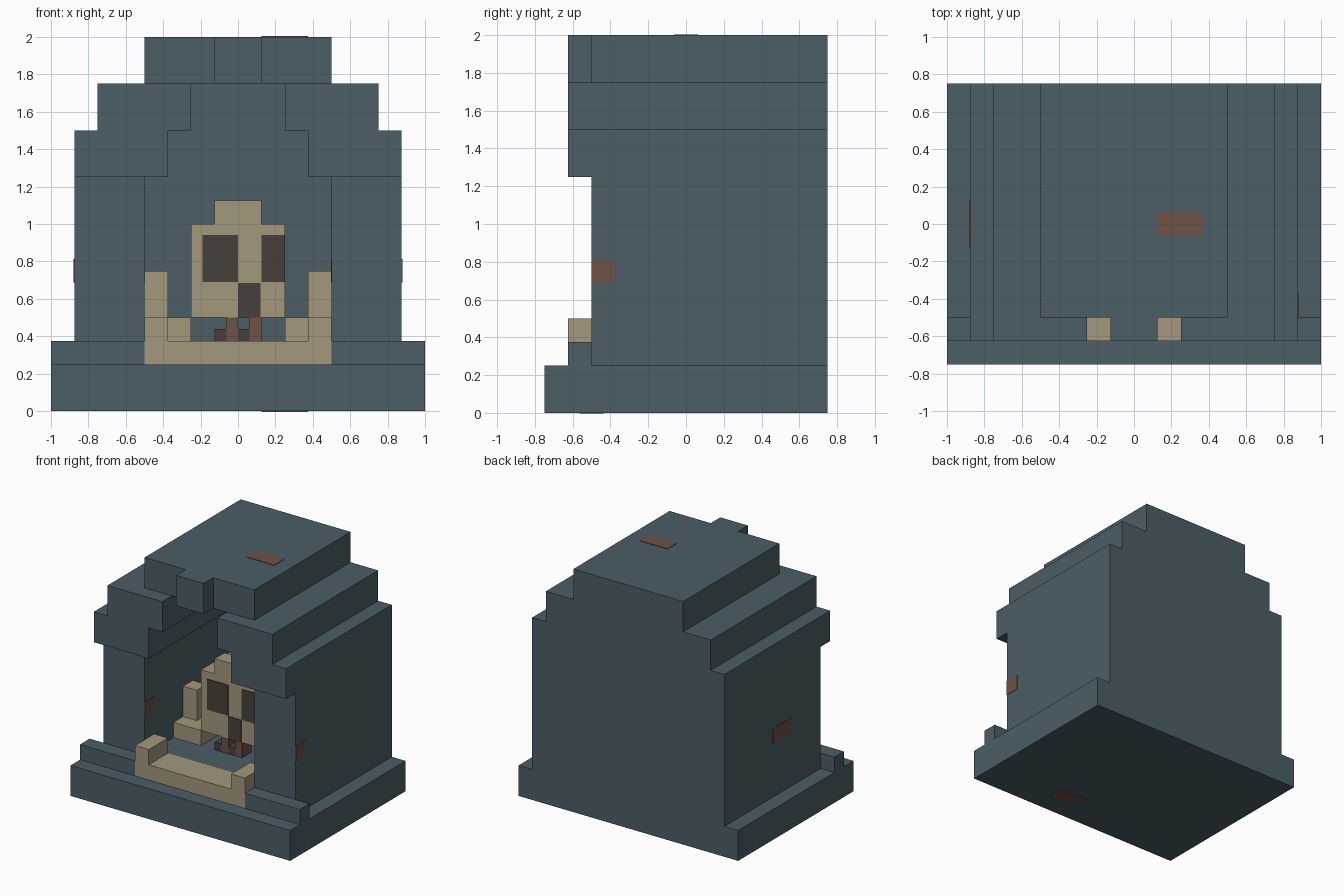
import bpy, bmesh

cube = bpy.data.objects.get("Cube")
if cube:
    bpy.data.objects.remove(cube, do_unlink=True)


def material(name, rgb):
    m = bpy.data.materials.new(name)
    m.use_nodes = True
    m.diffuse_color = (*rgb, 1)
    m.node_tree.nodes["Principled BSDF"].inputs["Base Color"].default_value = (*rgb, 1)
    return m


STONE = material("slate_stone", (0.070, 0.112, 0.133))
BONE = material("old_bone", (0.371, 0.314, 0.202))
DARK = material("dark_hollow", (0.061, 0.051, 0.041))
RUST = material("rust_brown", (0.156, 0.084, 0.058))


def extrude(name, outline, y0, y1, mat):
    """Extrude an x-z outline from y0 to y1."""
    bm = bmesh.new()
    face = bm.faces.new([bm.verts.new((x, y0, z)) for x, z in outline])
    res = bmesh.ops.extrude_face_region(bm, geom=[face])
    for v in res["geom"]:
        if isinstance(v, bmesh.types.BMVert):
            v.co.y = y1
    bmesh.ops.recalc_face_normals(bm, faces=bm.faces)
    me = bpy.data.meshes.new(name)
    bm.to_mesh(me)
    bm.free()
    me.materials.append(mat)
    ob = bpy.data.objects.new(name, me)
    bpy.context.collection.objects.link(ob)
    return ob


def box(name, x, y, z, mat):
    outline = [(x[0], z[0]), (x[1], z[0]), (x[1], z[1]), (x[0], z[1])]
    return extrude(name, outline, y[0], y[1], mat)


def pair(name, x, y, z, mat):
    box("left_" + name, x, y, z, mat)
    box("right_" + name, (-x[1], -x[0]), y, z, mat)


def flip(points):
    return [(-x, z) for x, z in reversed(points)]


# Base, front sill and inner floor
box("base", (-1, 1), (-.75, .75), (0, .25), STONE)
pair("sill", (.5, 1), (-.625, -.5), (.25, .375), STONE)
box("inner_floor", (-.5, .5), (-.375, .75), (.25, .375), STONE)

# Stepped vault, back wall and corbelled front arch
outer = [(.875, .25), (.875, 1.5), (.75, 1.5), (.75, 1.75), (.5, 1.75), (.5, 2)]
inner = [(.25, 1.75), (.25, 1.5), (.375, 1.5), (.375, 1.25), (.5, 1.25), (.5, .25)]
extrude("vault", outer + flip(outer) + flip(inner) + inner, -.5, .75, STONE)
box("back_wall", (-.5, .5), (.625, .75), (.25, 1.75), STONE)
corbel = [(.375, 1.25), (.875, 1.25), (.875, 1.5), (.75, 1.5),
          (.75, 1.75), (.25, 1.75), (.25, 1.5), (.375, 1.5)]
extrude("left_corbel", corbel, -.625, -.5, STONE)
extrude("right_corbel", flip(corbel), -.625, -.5, STONE)
box("keystone", (-.125, .125), (-.625, -.5), (1.75, 2), STONE)

# Bone threshold with raised ends
box("threshold", (-.5, .5), (-.625, -.375), (.25, .375), BONE)
pair("threshold_end", (.375, .5), (-.625, -.375), (.375, .5), BONE)

# Side bones beside the skull
pair("bone_foot", (.25, .5), (-.125, .125), (.375, .5), BONE)
pair("bone_post", (.375, .5), (0, .125), (.5, .75), BONE)

# Skull with cap, sockets and teeth
box("skull", (-.25, .25), (-.125, .25), (.5, 1), BONE)
box("skull_cap", (-.125, .125), (-.125, 0), (1, 1.125), BONE)
FACE = (-.131, -.125)
box("right_eye_socket", (-.19, 0), FACE, (.69, .94), DARK)
box("left_eye_socket", (.125, .25), FACE, (.69, .94), DARK)
box("nose_hollow", (0, .12), FACE, (.5, .685), DARK)
for i, x in enumerate((-.125, 0)):
    box(f"mouth_gap_{i + 1}", (x, x + .0625), (-.125, 0), (.375, .4375), DARK)
    box(f"tooth_{i + 1}", (x + .0625, x + .125), (-.125, 0), (.375, .5), RUST)

# Rust patches on walls, roof and underside
T = .004
for side, x_out, x_in in (("left", .875, .5), ("right", -.5, -.875)):
    box(side + "_wall_front_patch", (x_out, x_out + T), (-.5, -.375), (.6875, .8125), RUST)
    box(side + "_wall_middle_patch", (x_in - T, x_in), (-.125, .125), (.6875, .8125), RUST)
box("roof_patch", (.125, .375), (-.0625, .0625), (2, 2 + T), RUST)
box("underside_patch", (.125, .375), (-.5625, -.4375), (-T, 0), RUST)
